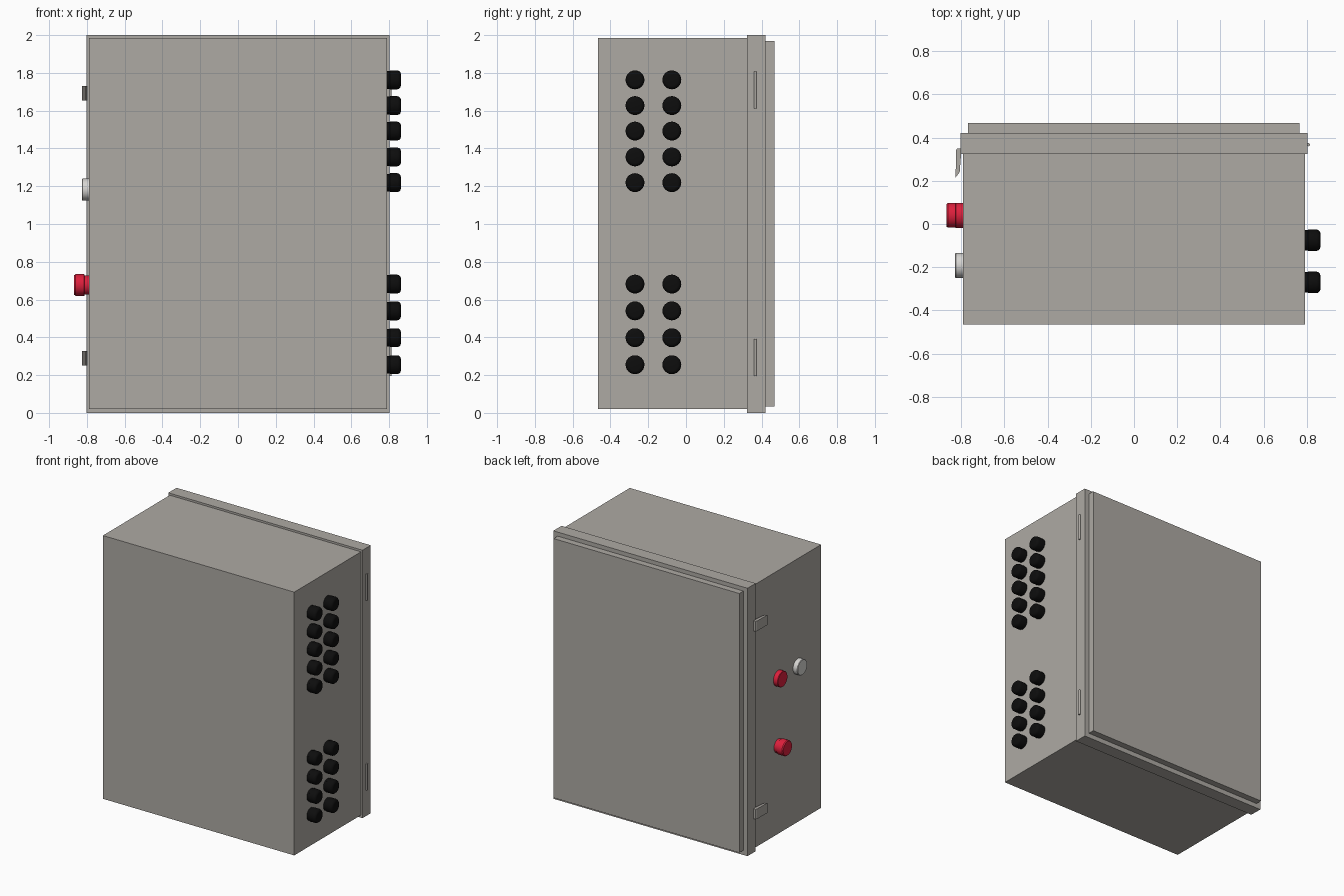
import bpy, bmesh, math

if "Cube" in bpy.data.objects:
    bpy.data.objects.remove(bpy.data.objects["Cube"])


def material(name, rgb):
    m = bpy.data.materials.new(name)
    m.diffuse_color = (*rgb, 1)
    m.use_nodes = True
    m.node_tree.nodes["Principled BSDF"].inputs["Base Color"].default_value = m.diffuse_color
    return m


GREY = material("enclosure grey", (0.42, 0.40, 0.37))
BLACK = material("gland black", (0.004, 0.004, 0.004))
RED = material("button red", (0.72, 0.014, 0.045))
WHITE = material("button light grey", (0.68, 0.67, 0.65))


def finish(name, bm, mat, smooth=False):
    bmesh.ops.recalc_face_normals(bm, faces=bm.faces)
    me = bpy.data.meshes.new(name)
    bm.to_mesh(me)
    bm.free()
    me.materials.append(mat)
    ob = bpy.data.objects.new(name, me)
    bpy.context.collection.objects.link(ob)
    if smooth:
        bpy.ops.object.select_all(action='DESELECT')
        ob.select_set(True)
        bpy.context.view_layer.objects.active = ob
        bpy.ops.object.shade_smooth_by_angle(angle=math.radians(35))
    return ob


def box(name, lo, hi, mat):
    bm = bmesh.new()
    bmesh.ops.create_cube(bm, size=1)
    for v in bm.verts:
        for i in range(3):
            v.co[i] = lo[i] if v.co[i] < 0 else hi[i]
    return finish(name, bm, mat)


def lathe_x(name, profile, y, z, mat, sides=32):
    """Solid of revolution around an x-parallel axis; profile is (x, radius)."""
    bm = bmesh.new()
    rings = []
    for x, r in profile:
        rings.append([bm.verts.new((x, y + r * math.cos(2 * math.pi * k / sides),
                                    z + r * math.sin(2 * math.pi * k / sides)))
                      for k in range(sides)])
    for a, b in zip(rings, rings[1:]):
        for k in range(sides):
            j = (k + 1) % sides
            bm.faces.new((a[k], a[j], b[j], b[k]))
    bm.faces.new(rings[0])
    bm.faces.new(rings[-1])
    return finish(name, bm, mat, True)


# Cabinet: body, door rim and raised door panel
box("cabinet_body", (-0.79, -0.465, 0.02), (0.79, 0.33, 1.985), GREY)
box("door_rim", (-0.802, 0.323, 0), (0.802, 0.42, 2), GREY)
box("door_panel", (-0.768, 0.415, 0.035), (0.765, 0.468, 1.97), GREY)

# Cable glands in two columns on the right side
gland = [(0.785, 0.047), (0.803, 0.047), (0.805, 0.05), (0.843, 0.05),
         (0.853, 0.047), (0.860, 0.040), (0.862, 0.032)]
for z in (1.763, 1.627, 1.492, 1.355, 1.219, 0.682, 0.540, 0.398, 0.255):
    for y in (-0.27, -0.075):
        lathe_x("cable_gland", gland, y, z, BLACK, 24)

# Hinge pins on the right, latches on the left
for z in (1.71, 0.293):
    pin = [(-0.098, 0.0075), (0.098, 0.0075)]
    ob = lathe_x("hinge_pin", pin, 0, 0, GREY, 16)
    ob.rotation_euler = (0, math.pi / 2, 0)
    ob.location = (0.806, 0.367, z)

for z in (1.655, 0.252):
    outline = [(-0.80, 0.35), (-0.818, 0.35), (-0.823, 0.34),
               (-0.825, 0.215), (-0.806, 0.24), (-0.80, 0.32)]
    bm = bmesh.new()
    f = bm.faces.new([bm.verts.new((x, y, z)) for x, y in outline])
    ext = bmesh.ops.extrude_face_region(bm, geom=[f])
    for v in ext["geom"]:
        if isinstance(v, bmesh.types.BMVert):
            v.co.z += 0.075
    finish("door_latch", bm, GREY)

# Emergency stop and two push buttons on the left side
lathe_x("stop_button", [(-0.785, 0.051), (-0.812, 0.051), (-0.814, 0.057),
                        (-0.860, 0.057), (-0.867, 0.052)], 0.04, 0.677, RED)
flat = [(-0.785, 0.058), (-0.824, 0.058), (-0.827, 0.055)]
lathe_x("red_button", flat, 0.04, 1.182, RED)
lathe_x("light_button", flat, -0.192, 1.182, WHITE)
